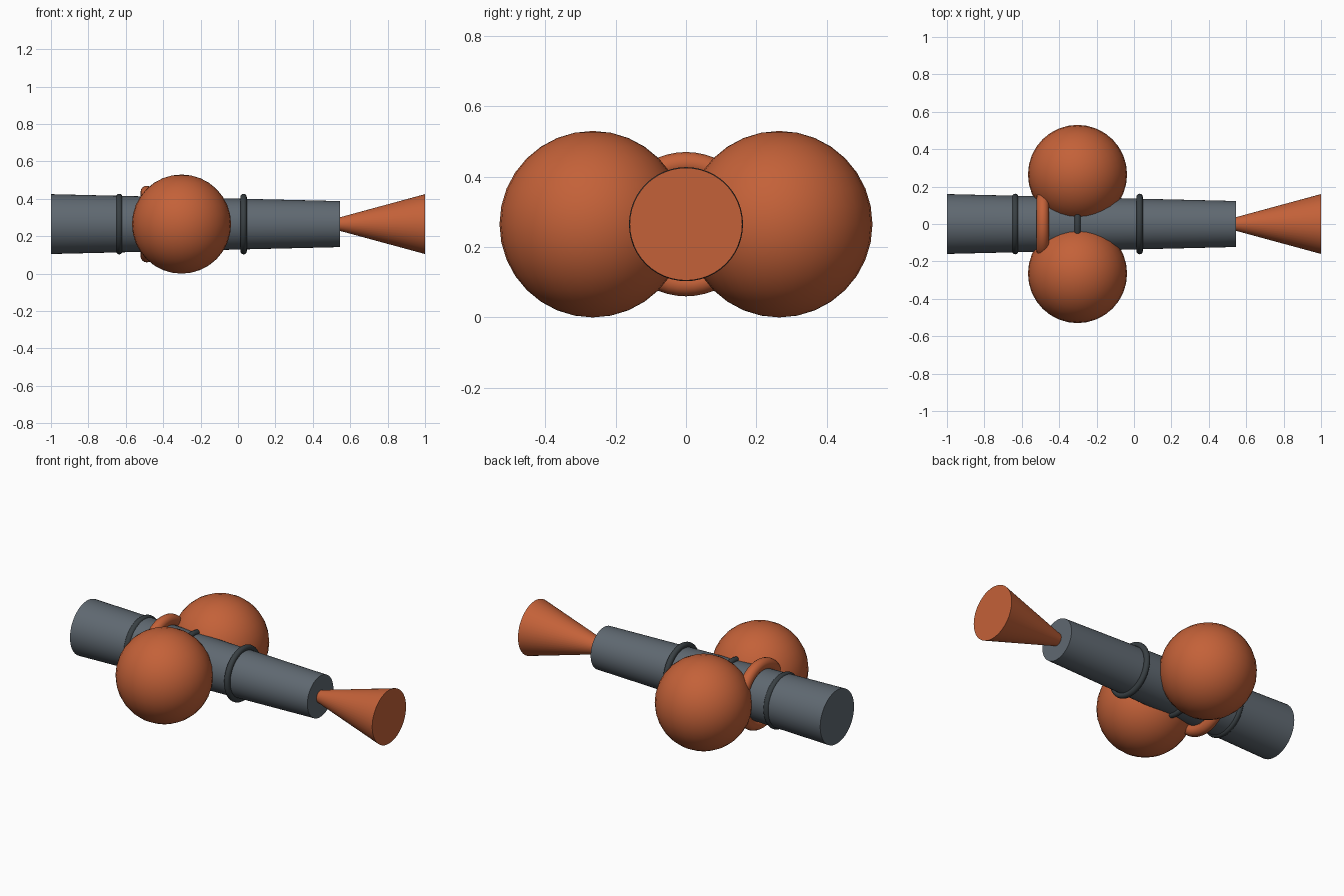
import bpy, math

if "Cube" in bpy.data.objects:
    bpy.data.objects.remove(bpy.data.objects["Cube"])

AXIS_Z = 0.265
ALONG_X = (0, math.pi / 2, 0)


def material(name, rgb):
    m = bpy.data.materials.new(name)
    m.diffuse_color = (*rgb, 1)
    m.use_nodes = True
    m.node_tree.nodes["Principled BSDF"].inputs["Base Color"].default_value = m.diffuse_color
    return m


orange = material("orange", (0.55, 0.12, 0.04))
grey = material("slate_grey", (0.115, 0.14, 0.165))
dark = material("dark_grey", (0.04, 0.05, 0.056))


def finish(name, mat):
    ob = bpy.context.object
    ob.name = name
    ob.data.materials.append(mat)
    bpy.ops.object.shade_smooth_by_angle(angle=math.radians(35))
    return ob


def taper(name, x1, x2, r1, r2, mat):
    bpy.ops.mesh.primitive_cone_add(vertices=48, radius1=r1, radius2=r2, depth=x2 - x1,
                                    location=((x1 + x2) / 2, 0, AXIS_Z), rotation=ALONG_X)
    return finish(name, mat)


def ring(name, x, major, minor, mat):
    bpy.ops.mesh.primitive_torus_add(major_segments=48, minor_segments=16,
                                     major_radius=major, minor_radius=minor,
                                     location=(x, 0, AXIS_Z), rotation=ALONG_X)
    return finish(name, mat)


# Tapered barrel and flared nozzle
taper("barrel", -1.0, 0.545, 0.16, 0.123, grey)
taper("nozzle", 0.54, 1.0, 0.035, 0.16, orange)

# Thin bands around the barrel
for i, x in enumerate((-0.635, -0.302, 0.03)):
    ring(f"band_{i + 1}", x, 0.145, 0.017, dark)

# Thick collar
ring("collar", -0.488, 0.172, 0.033, orange)

# Side tanks
for side, s in (("front", -1), ("back", 1)):
    bpy.ops.mesh.primitive_uv_sphere_add(segments=32, ring_count=16, radius=0.265,
                                         location=(-0.302, s * 0.265, AXIS_Z))
    finish(f"{side}_tank", orange)
